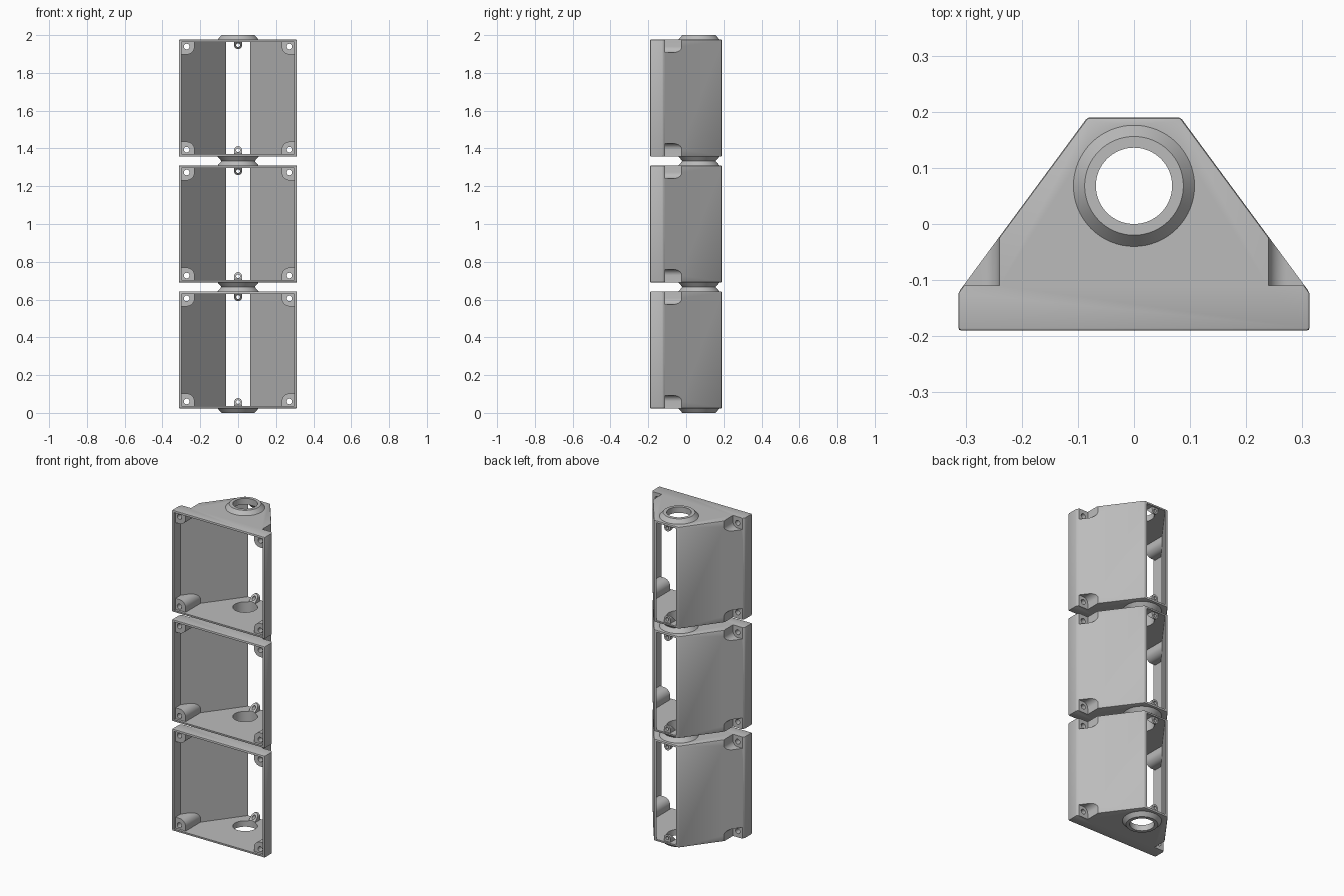
import bpy, bmesh, math

cube = bpy.data.objects.get("Cube")
if cube:
    bpy.data.objects.remove(cube, do_unlink=True)

PITCH = 2 / 3                       # one housing with its two collars
LOW, HIGH = 0.0235, PITCH - 0.0235  # bottom and top of the housing body
WALL = 0.0125
BORE_Y = 0.068

grey = bpy.data.materials.new("plain grey")
grey.use_nodes = True
grey.diffuse_color = (0.5, 0.5, 0.5, 1)
grey.node_tree.nodes["Principled BSDF"].inputs["Base Color"].default_value = (0.5, 0.5, 0.5, 1)


def make_object(name, bm):
    bmesh.ops.recalc_face_normals(bm, faces=bm.faces)
    mesh = bpy.data.meshes.new(name)
    bm.to_mesh(mesh)
    bm.free()
    obj = bpy.data.objects.new(name, mesh)
    bpy.context.collection.objects.link(obj)
    mesh.materials.append(grey)
    return obj


def prism(name, points, lo, hi, axis="y", slant=None):
    """Extrude a 2D outline along y or z; slant gives the start depth per point."""
    bm = bmesh.new()
    rings = []
    for end in (lo, hi):
        ring = []
        for a, b in points:
            d = slant(b) if slant and end == lo else end
            ring.append(bm.verts.new((a, b, d) if axis == "z" else (a, d, b)))
        bm.faces.new(ring)
        rings.append(ring)
    n = len(points)
    for i in range(n):
        j = (i + 1) % n
        bm.faces.new((rings[0][i], rings[0][j], rings[1][j], rings[1][i]))
    return make_object(name, bm)


def circle(cx, cy, r, n=32):
    return [(cx + r * math.cos(math.tau * i / n), cy + r * math.sin(math.tau * i / n))
            for i in range(n)]


def apply(obj, mod):
    bpy.context.view_layer.objects.active = obj
    bpy.ops.object.modifier_apply(modifier=mod.name)


def combine(obj, other, operation="DIFFERENCE"):
    mod = obj.modifiers.new("combine", "BOOLEAN")
    mod.operation = operation
    mod.solver = "EXACT"
    mod.object = other
    apply(obj, mod)
    bpy.data.objects.remove(other, do_unlink=True)


def corner_outline(sx, sz, r):
    """Box reaching out to a housing corner, rounded around the screw hole."""
    cx, cz = 0.272, 0.037
    arc = [math.pi + math.pi / 2 * i / 10 for i in range(11)]
    uv = [(0.06, 0.06), (-r, 0.06)] + [(r * math.cos(a), r * math.sin(a)) for a in arc] + [(0.06, -r)]
    edge = HIGH - cz if sz > 0 else LOW + cz
    return [(sx * (cx + u), edge + sz * v) for u, v in uv]


corners = [(sx, sz) for sx in (-1, 1) for sz in (-1, 1)]

# Outer body: trapezoid outline with softened edges
half = [(0.313, -0.19), (0.313, -0.122), (0.083, 0.19)]
body = prism("housing", half + [(-x, y) for x, y in reversed(half)], LOW, HIGH, "z")
bevel = body.modifiers.new("soft edges", "BEVEL")
bevel.width = 0.005
bevel.segments = 2
apply(body, bevel)

# Tapered collars above and below
for base, tip in ((HIGH, PITCH), (LOW, 0)):
    bm = bmesh.new()
    inside = base + (base - tip) * 0.2
    bmesh.ops.create_cone(bm, cap_ends=True, segments=64, radius1=0.112, radius2=0.088,
                          depth=abs(tip - inside))
    for v in bm.verts:
        if tip < base:
            v.co.z *= -1
        v.co.z += (tip + inside) / 2
        v.co.y += BORE_Y
    combine(body, make_object("collar", bm), "UNION")

# Cavity open at front and back, with the screw bosses left standing
half = [(0.2985, -0.3), (0.2985, -0.125), (0.05, 0.21)]
cavity = prism("cavity", half + [(-x, y) for x, y in reversed(half)],
               LOW + WALL, HIGH - WALL, "z")
for sx, sz in corners:
    combine(cavity, prism("corner_boss", corner_outline(sx, sz, 0.042), -0.175, 0.15))
for sz in (-1, 1):
    mid = HIGH - 0.03 if sz > 0 else LOW + 0.034
    r = 0.021
    arc = [math.pi * i / 12 for i in range(13)]
    outline = [(r * math.cos(a), mid - sz * r * math.sin(a)) for a in arc]
    outline += [(-r, mid + sz * 0.03), (r, mid + sz * 0.03)]
    combine(cavity, prism("back_boss", outline, 0.14, 0.181,
                          slant=lambda z: 0.172 - (r + sz * (z - mid))))
combine(body, cavity)

# Centre bore, outside screw pockets and screw holes
combine(body, prism("bore", circle(0, BORE_Y, 0.068, 64), -0.1, PITCH + 0.1, "z"))
for sx, sz in corners:
    combine(body, prism("pocket", corner_outline(sx, sz, 0.032), -0.11, 0.1))
    hz = HIGH - 0.037 if sz > 0 else LOW + 0.037
    combine(body, prism("screw_hole", circle(sx * 0.272, hz, 0.015, 24), -0.2, -0.1))
for hz in (HIGH - 0.03, LOW + 0.034):
    combine(body, prism("back_screw_hole", circle(0, hz, 0.01, 20), 0.08, 0.3))

# Smooth the round parts, keep edges crisp
bpy.ops.object.select_all(action="DESELECT")
body.select_set(True)
bpy.context.view_layer.objects.active = body
bpy.ops.object.shade_smooth_by_angle(angle=math.radians(25))

# Stack three equal housings
body.name = "lower_housing"
for i, name in enumerate(("middle_housing", "upper_housing"), 1):
    copy = body.copy()
    copy.name = name
    copy.location.z = i * PITCH
    bpy.context.collection.objects.link(copy)
